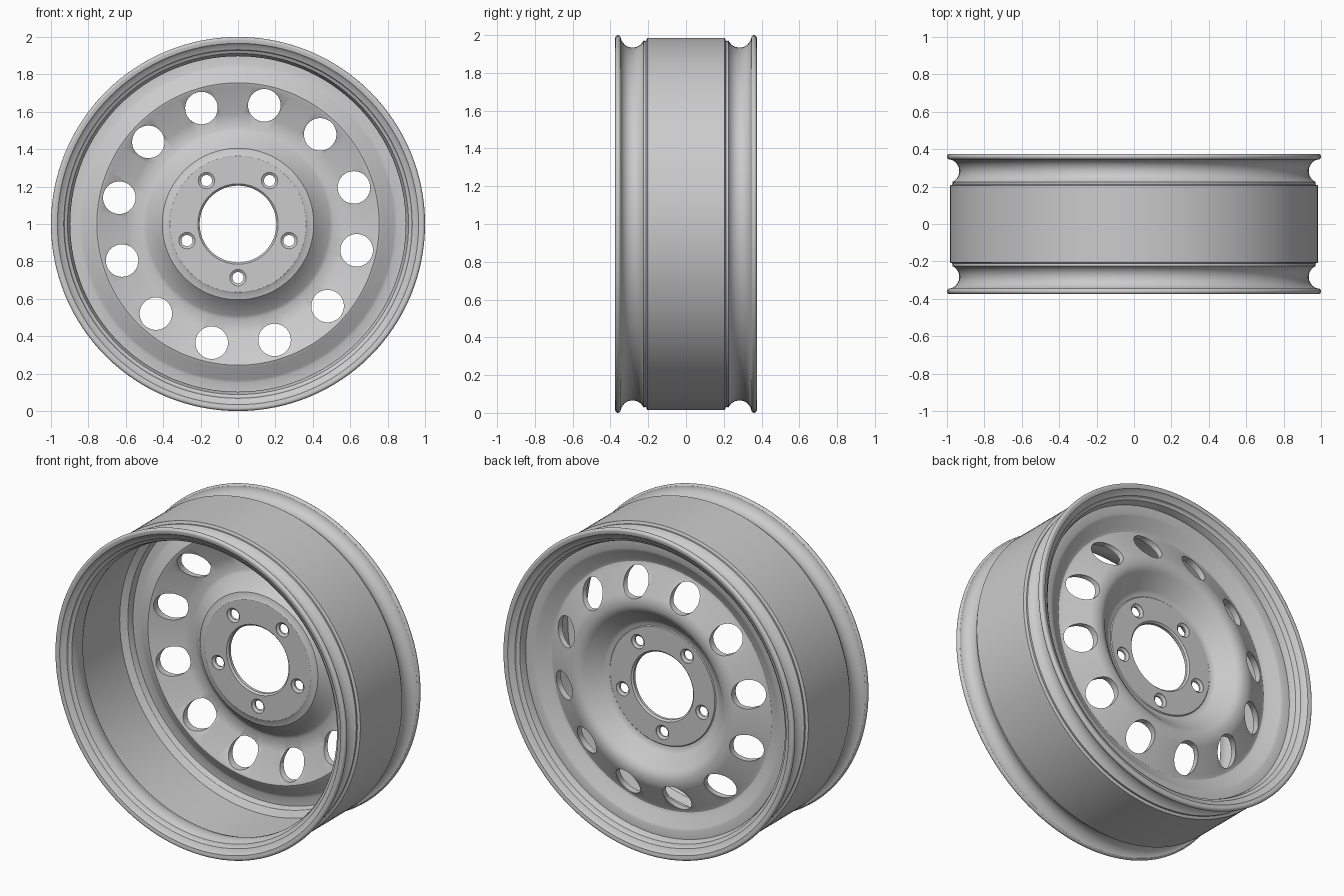
import bpy, bmesh
from math import sin, cos, pi, radians

if "Cube" in bpy.data.objects:
    bpy.data.objects.remove(bpy.data.objects["Cube"])


def spin(bm, profile, segs, ox=0.0, oz=1.0):
    """Revolve a closed (radius, y) profile about an axis parallel to y."""
    rings = []
    for r, y in profile:
        if r < 1e-6:
            v = bm.verts.new((ox, y, oz))
            rings.append([v] * segs)
        else:
            rings.append([bm.verts.new((ox + r * cos(2 * pi * i / segs), y,
                                        oz + r * sin(2 * pi * i / segs))) for i in range(segs)])
    for a, b in zip(rings, rings[1:] + rings[:1]):
        for i in range(segs):
            j = (i + 1) % segs
            quad = list(dict.fromkeys((a[i], a[j], b[j], b[i])))
            if len(quad) > 2:
                bm.faces.new(quad)


def finish(name, bm):
    bmesh.ops.recalc_face_normals(bm, faces=bm.faces[:])
    me = bpy.data.meshes.new(name)
    bm.to_mesh(me)
    bm.free()
    ob = bpy.data.objects.new(name, me)
    bpy.context.collection.objects.link(ob)
    return ob


def lathe(name, profile, segs=128):
    bm = bmesh.new()
    spin(bm, profile, segs)
    return finish(name, bm)


def ring_cutter(name, profile, count, radius, start, segs):
    bm = bmesh.new()
    for k in range(count):
        a = radians(start) + 2 * pi * k / count
        spin(bm, profile, segs, radius * cos(a), 1 + radius * sin(a))
    ob = finish(name, bm)
    ob.hide_render = True
    return ob


def arc(cr, cy, rad, a0, a1, n):
    """Arc points as (radius, y); angle 0 points along +y, 90 points outward."""
    out = []
    for i in range(n + 1):
        a = radians(a0 + (a1 - a0) * i / n)
        out.append((cr + rad * sin(a), cy + rad * cos(a)))
    return out


# Rim: half section from the barrel to the flange bead, mirrored in y
outer = [(0.985, 0.205), (0.969, 0.212)]
outer += arc(0.998, 0.283, 0.064, 205, 350, 12)
outer += arc(0.985, 0.36, 0.015, 160, -20, 8)
inner = [(0.966, 0.372), (0.958, 0.362), (0.932, 0.350), (0.926, 0.338), (0.912, 0.330)]
inner += [(0.902, 0.305), (0.897, 0.28), (0.900, 0.25), (0.912, 0.22), (0.95, 0.195)]
half = outer + inner
rim = lathe("rim", half + [(r, -y) for r, y in reversed(half)])

# Pressed centre disc: front face outwards, then back face inwards
disc = lathe("wheel_disc", [
    (0.205, 0.205), (0.215, 0.195), (0.365, 0.195), (0.372, 0.200), (0.405, 0.206),
    (0.420, 0.222), (0.490, 0.288), (0.510, 0.297), (0.590, 0.293),
    (0.740, 0.198), (0.755, 0.194), (0.770, 0.200), (0.835, 0.248), (0.850, 0.254), (0.905, 0.254),
    (0.905, 0.290), (0.850, 0.290), (0.835, 0.284), (0.775, 0.244), (0.755, 0.238), (0.735, 0.244),
    (0.590, 0.326), (0.560, 0.336), (0.525, 0.337), (0.500, 0.330), (0.480, 0.316),
    (0.400, 0.240), (0.385, 0.230), (0.365, 0.227), (0.360, 0.232),
    (0.215, 0.232), (0.205, 0.222)])

# Twelve ventilation holes and five countersunk bolt holes
vents = ring_cutter("vent_cutter", [(0, 0.1), (0.087, 0.1), (0.087, 0.42), (0, 0.42)],
                    12, 0.65, 17.5, 40)
bolts = ring_cutter("bolt_cutter",
                    [(0, 0.15), (0.044, 0.15), (0.044, 0.198), (0.030, 0.208),
                     (0.030, 0.219), (0.044, 0.229), (0.044, 0.27), (0, 0.27)],
                    5, 0.287, -90, 32)
bpy.context.view_layer.objects.active = disc
for cutter in (vents, bolts):
    mod = disc.modifiers.new(cutter.name, 'BOOLEAN')
    mod.operation, mod.solver, mod.object = 'DIFFERENCE', 'EXACT', cutter
    bpy.ops.object.modifier_apply(modifier=mod.name)
for cutter in (vents, bolts):
    bpy.data.objects.remove(cutter)

# Smooth shading with crisp pressed edges
for ob in (rim, disc):
    bpy.ops.object.select_all(action='DESELECT')
    ob.select_set(True)
    bpy.context.view_layer.objects.active = ob
    bpy.ops.object.shade_smooth_by_angle(angle=radians(30))
